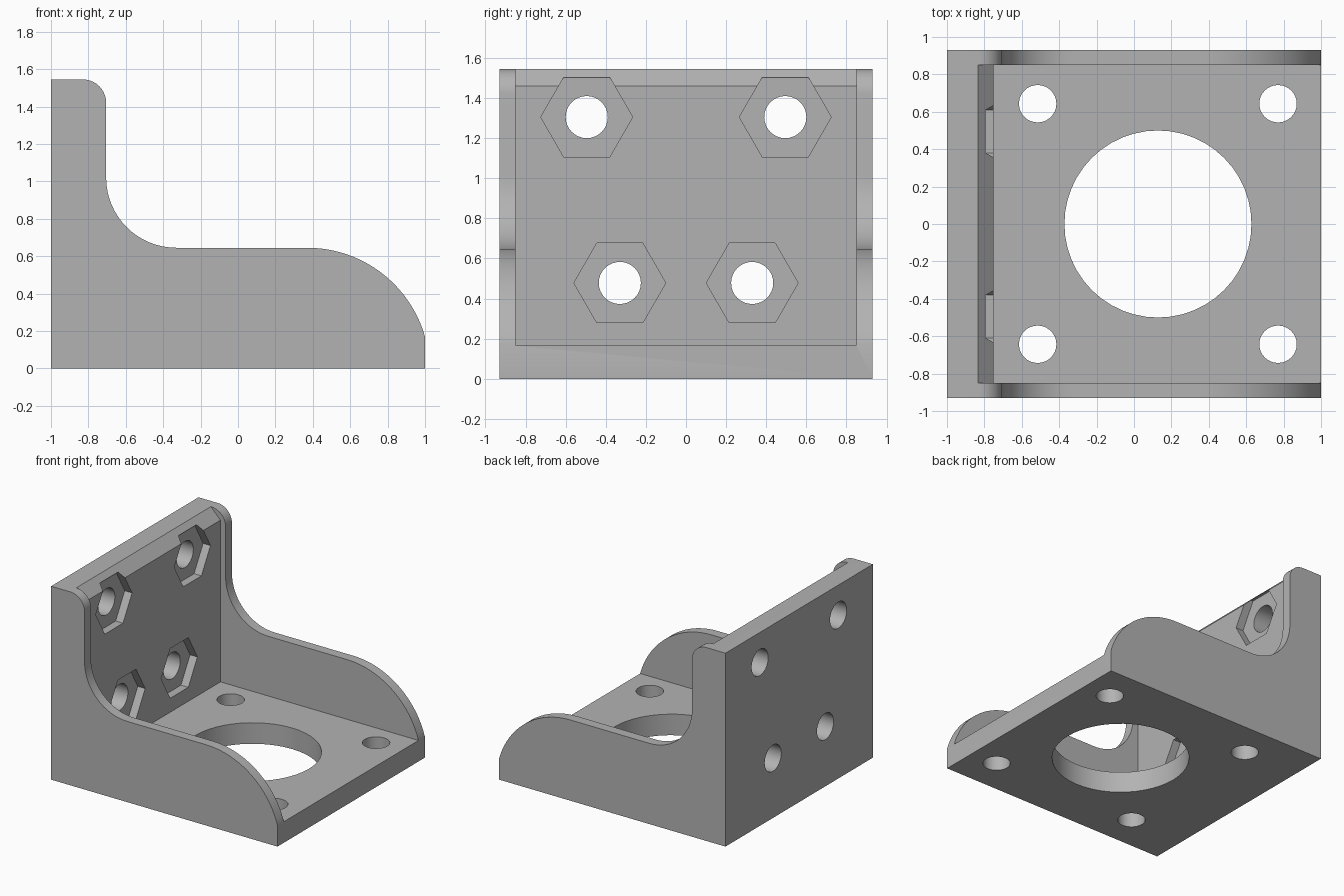
import bpy
import math

WALL_X = -0.75        # inner face of the back plate
FLOOR_Z = 0.168       # top of the base plate
HALF_W, HALF_IN = 0.93, 0.85

cube = bpy.data.objects.get("Cube")
if cube:
    bpy.data.objects.remove(cube, do_unlink=True)

grey = bpy.data.materials.new("light grey plastic")
grey.use_nodes = True
grey.diffuse_color = (0.45, 0.45, 0.45, 1)
grey.node_tree.nodes["Principled BSDF"].inputs["Base Color"].default_value = grey.diffuse_color


def arc(cx, cz, r, start, end, steps):
    """Points on an arc, angles in degrees."""
    angles = [math.radians(start + (end - start) * i / steps) for i in range(steps + 1)]
    return [(cx + r * math.cos(a), cz + r * math.sin(a)) for a in angles]


def prism(name, outline, axis, low, high):
    """Extrude a 2D outline along an axis between two levels."""
    place = {"x": lambda u, v, d: (d, u, v),
             "y": lambda u, v, d: (u, d, v),
             "z": lambda u, v, d: (u, v, d)}[axis]
    n = len(outline)
    verts = [place(u, v, d) for d in (low, high) for u, v in outline]
    faces = [tuple(reversed(range(n))), tuple(range(n, 2 * n))]
    faces += [(i, (i + 1) % n, n + (i + 1) % n, n + i) for i in range(n)]
    mesh = bpy.data.meshes.new(name)
    mesh.from_pydata(verts, [], faces)
    if axis == "y":
        mesh.flip_normals()
    obj = bpy.data.objects.new(name, mesh)
    bpy.context.collection.objects.link(obj)
    return obj


def ring(u, v, r, sides):
    return arc(u, v, r, 0, 360, sides)[:-1]


# Side outline of the whole bracket, with rounded cheeks
end_angle = math.degrees(math.asin(0.18 / 0.655))
outline = [(-1, 0), (1, 0)]
outline += arc(0.37, -0.01, 0.655, end_angle, 90, 20)
outline += arc(-0.33, 1.02, 0.375, 270, 180, 16)
outline += arc(-0.83, 1.42, 0.125, 0, 90, 10)
outline += [(-1, 1.545)]
bracket = prism("motor_bracket", outline, "y", -HALF_W, HALF_W)
bracket.data.materials.append(grey)

# Space between the cheeks, with the chamfer on top of the back plate
cavity = [(WALL_X, FLOOR_Z), (1.2, FLOOR_Z), (1.2, 1.8), (WALL_X - 0.34, 1.8), (WALL_X, 1.46)]
cutters = [prism("cavity_cutter", cavity, "y", -HALF_IN, HALF_IN)]

# Shaft opening and the four screw holes in the base
cutters.append(prism("shaft_cutter", ring(0.128, 0, 0.5, 48), "z", -0.1, 0.3))
for x in (-0.515, 0.77):
    for y in (-0.643, 0.643):
        cutters.append(prism("screw_cutter", ring(x, y, 0.1, 32), "z", -0.1, 0.3))

# Bolt holes and hexagonal nut pockets in the back plate
for y, z in ((0.495, 1.305), (0.33, 0.478)):
    for side in (-1, 1):
        cutters.append(prism("bolt_cutter", ring(side * y, z, 0.105, 32), "x", -1.1, -0.6))
        cutters.append(prism("nut_cutter", ring(side * y, z, 0.229, 6), "x", WALL_X - 0.065, -0.6))

for cutter in cutters:
    cutter.hide_render = True
    mod = bracket.modifiers.new(cutter.name, "BOOLEAN")
    mod.operation = "DIFFERENCE"
    mod.solver = "EXACT"
    mod.object = cutter

# Bake the cuts and drop the cutters
bpy.context.view_layer.update()
graph = bpy.context.evaluated_depsgraph_get()
bracket.data = bpy.data.meshes.new_from_object(bracket.evaluated_get(graph))
bracket.modifiers.clear()
for cutter in cutters:
    bpy.data.objects.remove(cutter, do_unlink=True)

# Smooth curved walls, crisp edges
bpy.ops.object.select_all(action="DESELECT")
bpy.context.view_layer.objects.active = bracket
bracket.select_set(True)
bpy.ops.object.shade_smooth_by_angle(angle=math.radians(25))
